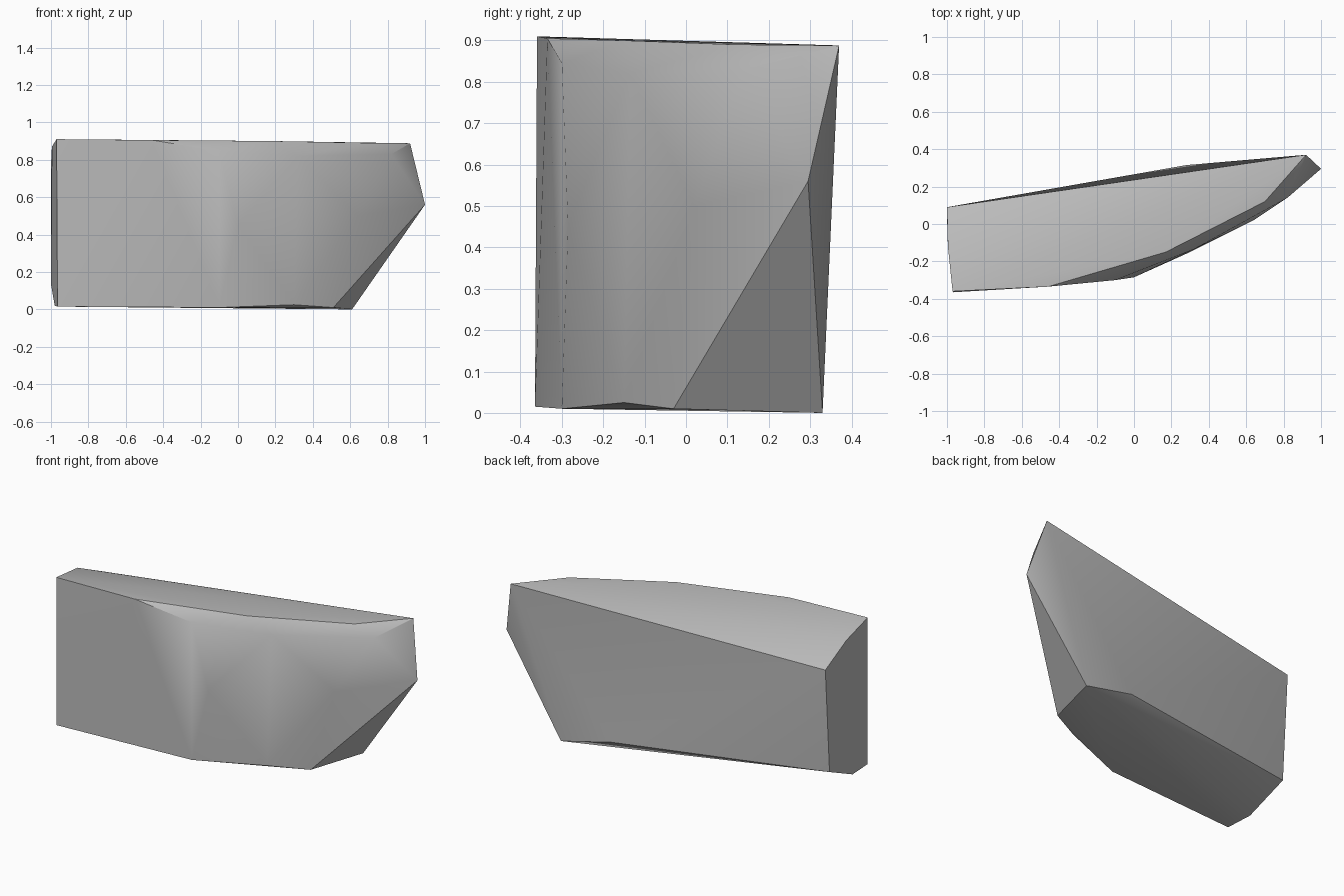
import bpy
import bmesh
from math import radians

cube = bpy.data.objects.get("Cube")
if cube:
    bpy.data.objects.remove(cube, do_unlink=True)


def make_material(name, color):
    material = bpy.data.materials.new(name)
    material.use_nodes = True
    material.diffuse_color = color
    material.node_tree.nodes["Principled BSDF"].inputs["Base Color"].default_value = color
    return material


def convex_solid(name, outlines, material):
    """Wrap a convex skin around the corner points of several outlines."""
    bm = bmesh.new()
    for outline in outlines:
        for point in outline:
            bm.verts.new(point)
    bmesh.ops.convex_hull(bm, input=bm.verts)
    # Discard any point that the skin does not use
    loose = [v for v in bm.verts if not v.link_faces]
    bmesh.ops.delete(bm, geom=loose, context="VERTS")
    bmesh.ops.recalc_face_normals(bm, faces=bm.faces)
    mesh = bpy.data.meshes.new(name)
    bm.to_mesh(mesh)
    bm.free()
    mesh.materials.append(material)
    obj = bpy.data.objects.new(name, mesh)
    bpy.context.collection.objects.link(obj)
    return obj


# Front edge of the top, from the square end to the pointed end
top_front = [(-.97, -.36, .91), (-.46, -.335, .905), (.17, -.15, .9),
             (.7, .12, .89), (.92, .37, .888)]

# Chamfered shoulder just under the top
shoulder = [(-.1, -.3, .845), (.32, -.135, .82), (.82, .14, .83)]

# Bulge of the curved front, ending at the side tip
bulge = [(0, -.285, .45), (.64, .02, .5), (1, .295, .56)]

# Front edge of the underside
bottom_front = [(-.965, -.365, .015), (-.1, -.3, .01),
                (.3, -.15, .025), (.51, -.03, .01)]

# Back corners and the rounded square end
back = [(-1, .09, .77), (-1, .05, .135), (.28, .315, .075), (.61, .33, 0)]
square_end = [(-.995, -.12, .87), (-.98, -.2, .02)]

stone = make_material("stone grey", (.5, .5, .5, 1))
shard = convex_solid("stone_shard",
                     [top_front, shoulder, bulge, bottom_front, back, square_end],
                     stone)

# Soft facets with crisp outer edges
bpy.ops.object.select_all(action="DESELECT")
shard.select_set(True)
bpy.context.view_layer.objects.active = shard
bpy.ops.object.shade_smooth_by_angle(angle=radians(35))
